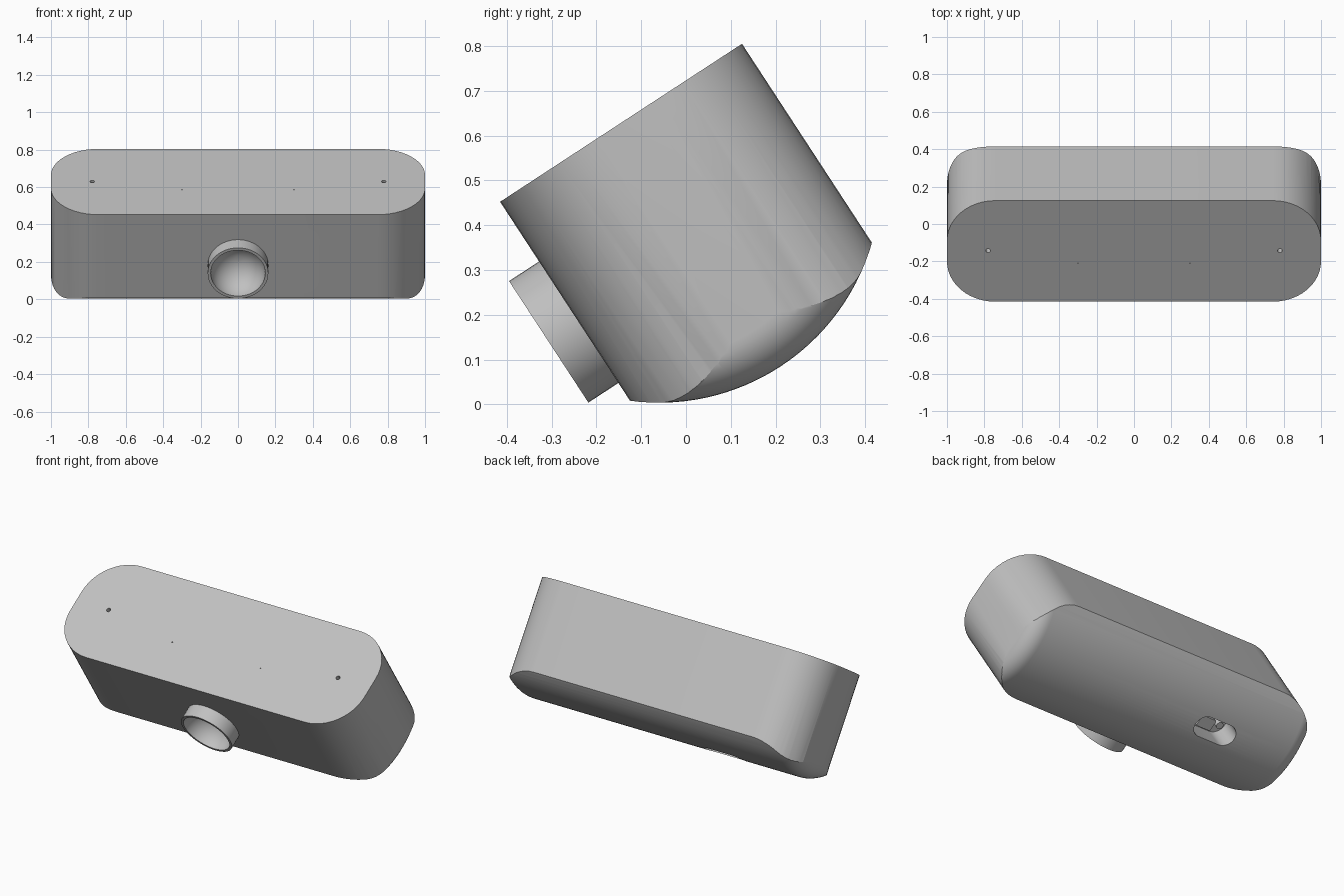
import bpy, bmesh, math
from mathutils import Matrix, Vector

if "Cube" in bpy.data.objects:
    bpy.data.objects.remove(bpy.data.objects["Cube"], do_unlink=True)

grey = bpy.data.materials.new("plain grey")
grey.use_nodes = True
grey.diffuse_color = (0.53, 0.53, 0.53, 1)
grey.node_tree.nodes["Principled BSDF"].inputs["Base Color"].default_value = grey.diffuse_color

# Tilted frame: x along the body, s from front to back, d downwards from the top face
TILT = Matrix.Translation((0, -0.415, 0.452)) @ Matrix.Rotation(math.radians(33.15), 4, "X")
DEPTH, HALF = 0.645, 1.0
MID = DEPTH / 2


def loft(name, rings):
    """Closed solid through equal-length rings of (x, s, d) points."""
    bm = bmesh.new()
    rows = [[bm.verts.new(TILT @ Vector((x, s, -d))) for x, s, d in ring] for ring in rings]
    for a, b in zip(rows, rows[1:]):
        for i in range(len(a)):
            j = (i + 1) % len(a)
            bm.faces.new((a[i], a[j], b[j], b[i]))
    bm.faces.new(rows[0])
    bm.faces.new(rows[-1])
    bmesh.ops.recalc_face_normals(bm, faces=bm.faces)
    mesh = bpy.data.meshes.new(name)
    bm.to_mesh(mesh)
    bm.free()
    mesh.materials.append(grey)
    ob = bpy.data.objects.new(name, mesh)
    bpy.context.collection.objects.link(ob)
    return ob


def rounded_prism(name, x, s, hx, hs, r, d0, d1, n=12):
    """Upright prism with a rounded rectangular outline."""
    outline = []
    for k, (sx, sy) in enumerate(((1, 1), (-1, 1), (-1, -1), (1, -1))):
        for i in range(n + 1):
            a = math.pi / 2 * (k + i / n)
            outline.append((x + sx * (hx - r) + r * math.cos(a),
                            s + sy * (hs - r) + r * math.sin(a)))
    return loft(name, [[(px, ps, d) for px, ps in outline] for d in (d0, d1)])


def circle(r, s, d, n=48):
    """Ring around the front-to-back axis."""
    return [(r * math.cos(2 * math.pi * i / n), s, d + r * math.sin(2 * math.pi * i / n))
            for i in range(n)]


def activate(ob):
    bpy.ops.object.select_all(action="DESELECT")
    ob.select_set(True)
    bpy.context.view_layer.objects.active = ob


def combine(ob, tool, operation):
    tool.hide_render = True
    mod = ob.modifiers.new("combine", "BOOLEAN")
    mod.operation, mod.object, mod.solver = operation, tool, "EXACT"
    activate(ob)
    bpy.ops.object.modifier_apply(modifier=mod.name)
    bpy.data.objects.remove(tool, do_unlink=True)


# Body: rounded prism trimmed by a bulging underside with rolled ends
body = rounded_prism("body", 0, MID, HALF, MID, 0.257, 0, 0.8)
BULGE, CENTRE, ROLL = 0.495, 0.155, 0.1


def underside(x, drop, n=32):
    ring = [(x, -0.03, -0.1)]
    for i in range(n + 1):
        s = -0.03 + (DEPTH + 0.06) * i / n
        ring.append((x, s, CENTRE + math.sqrt(BULGE ** 2 - (s - MID) ** 2) - drop))
    return ring + [(x, DEPTH + 0.03, -0.1)]


half = [(HALF - ROLL + ROLL * math.sin(a), ROLL * (1 - math.cos(a)))
        for a in (math.pi / 2 * i / 10 for i in range(11))] + [(HALF + 0.03, ROLL)]
sections = [(-x, drop) for x, drop in reversed(half)] + half
combine(body, loft("underside_trim", [underside(x, drop) for x, drop in sections]), "INTERSECT")

# Recess for the front tube
TUBE_D, OUTER, INNER, RIM = 0.321, 0.162, 0.146, -0.08
combine(body, loft("tube_cutter", [circle(0.152, s, TUBE_D) for s in (-0.1, 0.1)]), "DIFFERENCE")

# Slot in the underside, screw holes and pin holes in the top
SLOT_X, SLOT_S = -0.41, 0.32
combine(body, rounded_prism("slot_cutter", SLOT_X, SLOT_S, 0.137, 0.066, 0.0655, 0.5, 0.75), "DIFFERENCE")
for side in (-1, 1):
    for x, s, r in ((0.78, 0.325, 0.012), (0.3, 0.245, 0.003)):
        combine(body, rounded_prism("hole_cutter", side * x, s, r + 0.0002, r + 0.0002, r,
                                    -0.05, 0.06, 4), "DIFFERENCE")

# Front tube with a hollow bowl
bowl = [circle(INNER * math.cos(a), RIM + INNER * math.sin(a), TUBE_D)
        for a in (math.pi / 2 * i / 14 for i in range(14))]
tube = loft("front_tube", [circle(OUTER, 0.09, TUBE_D), circle(OUTER, RIM, TUBE_D)] + bowl)

# Small connector parts inside the slot
socket = rounded_prism("slot_socket", SLOT_X + 0.03, SLOT_S, 0.05, 0.035, 0.008, 0.49, 0.58, 3)
post = rounded_prism("slot_post", SLOT_X - 0.07, SLOT_S + 0.01, 0.021, 0.021, 0.02, 0.49, 0.56, 5)

for ob in (body, tube, socket, post):
    activate(ob)
    bpy.ops.object.shade_smooth_by_angle(angle=math.radians(25))
